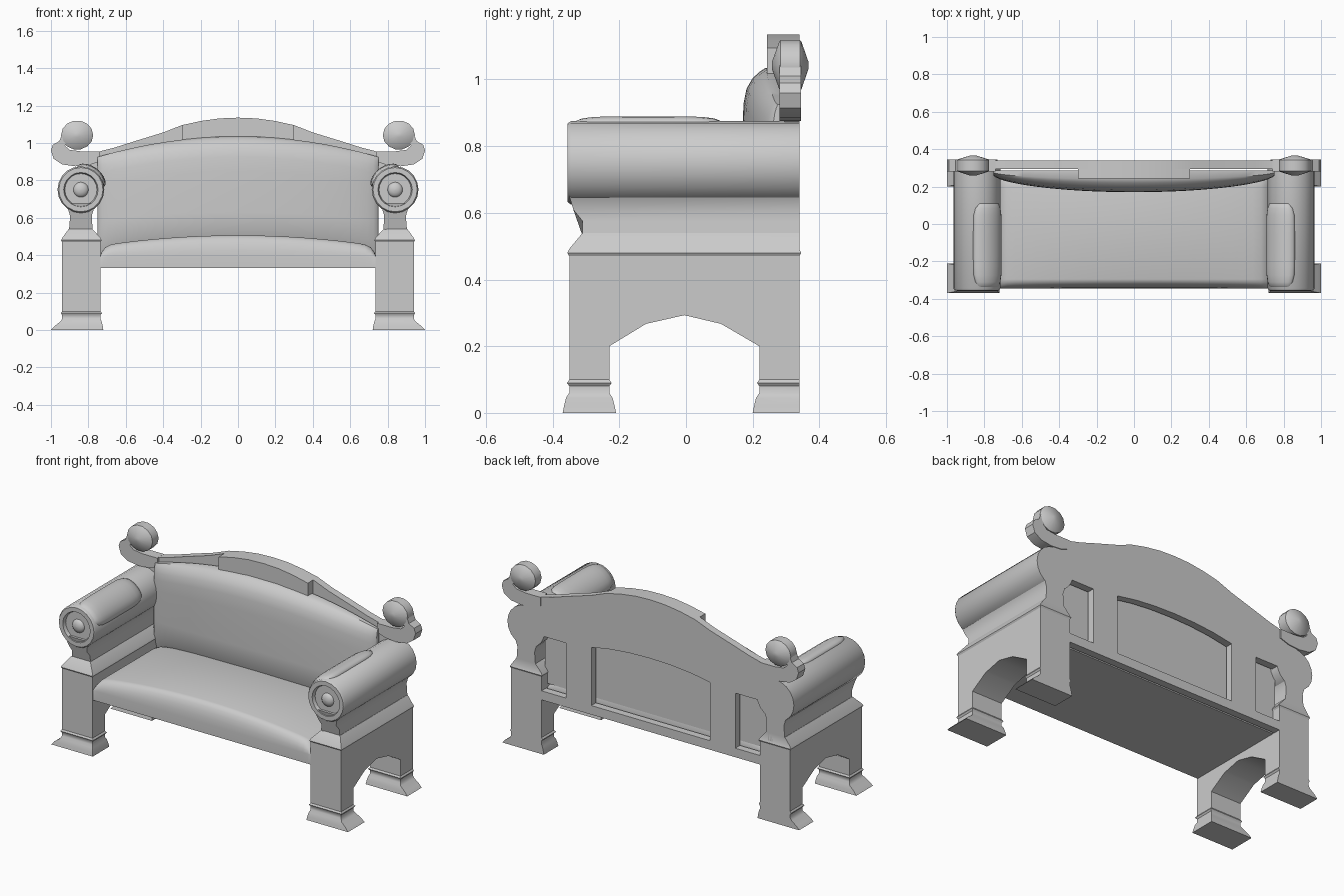
import bpy, bmesh
from math import sin, cos, pi, radians, sqrt

cube = bpy.data.objects.get("Cube")
if cube:
    bpy.data.objects.remove(cube, do_unlink=True)

GREY = (0.6, 0.6, 0.6, 1)
mat = bpy.data.materials.new("plain grey")
mat.use_nodes = True
mat.diffuse_color = GREY
mat.node_tree.nodes["Principled BSDF"].inputs["Base Color"].default_value = GREY


def finish(ob, mirror, angle=35):
    """Clean normals, colour, mirror to the other side, shade."""
    bm = bmesh.new()
    bm.from_mesh(ob.data)
    bmesh.ops.remove_doubles(bm, verts=bm.verts, dist=1e-5)
    bmesh.ops.recalc_face_normals(bm, faces=bm.faces)
    bm.to_mesh(ob.data)
    bm.free()
    ob.data.materials.clear()
    ob.data.materials.append(mat)
    bpy.ops.object.select_all(action='DESELECT')
    ob.select_set(True)
    bpy.context.view_layer.objects.active = ob
    bpy.ops.object.shade_smooth_by_angle(angle=radians(angle))
    if mirror:
        ob.modifiers.new("Mirror", 'MIRROR')
    return ob


def loft(name, rings, mirror=True, angle=35):
    """Skin a list of equal closed rings and cap both ends."""
    bm = bmesh.new()
    vs = [[bm.verts.new(p) for p in r] for r in rings]
    n = len(rings[0])
    for a, b in zip(vs, vs[1:]):
        for i in range(n):
            bm.faces.new((a[i], a[(i + 1) % n], b[(i + 1) % n], b[i]))
    bm.faces.new(vs[0])
    bm.faces.new(vs[-1])
    me = bpy.data.meshes.new(name)
    bm.to_mesh(me)
    bm.free()
    ob = bpy.data.objects.new(name, me)
    bpy.context.collection.objects.link(ob)
    return finish(ob, mirror, angle)


def boxes(name, levels):
    """Stack of rectangles: z, x0, x1, y0, y1."""
    return loft(name, [[(a, c, z), (b, c, z), (b, d, z), (a, d, z)] for z, a, b, c, d in levels])


def lathe(name, cx, cz, steps, sides=20, sx=1.0):
    """Round part about a front-to-back axis; steps are (y, radius)."""
    return loft(name, [[(cx + sx * r * cos(2 * pi * i / sides), y, cz + r * sin(2 * pi * i / sides))
                        for i in range(sides)] for y, r in steps])


def plate(name, outlines, y0, y1, mirror):
    """Flat board in the x-z plane; extra outlines become holes."""
    cu = bpy.data.curves.new(name, 'CURVE')
    cu.dimensions, cu.fill_mode, cu.extrude = '2D', 'BOTH', (y1 - y0) / 2
    for pts in outlines:
        s = cu.splines.new('POLY')
        s.points.add(len(pts) - 1)
        for p, (x, z) in zip(s.points, pts):
            p.co = (x, z, 0, 1)
        s.use_cyclic_u = True
    ob = bpy.data.objects.new(name, cu)
    bpy.context.collection.objects.link(ob)
    bpy.ops.object.select_all(action='DESELECT')
    ob.select_set(True)
    bpy.context.view_layer.objects.active = ob
    bpy.ops.object.convert(target='MESH')
    ob = bpy.context.object
    for v in ob.data.vertices:
        x, z, y = v.co
        v.co = (x, y + (y0 + y1) / 2, z)
    return finish(ob, mirror)


def both(half):
    """Extend a right-hand outline with its mirror image."""
    return half + [(-x, z) for x, z in reversed(half) if x > 0]


AX, AZ = 0.84, 0.75          # arm roll axis
IN, OUT = 0.735, 0.94        # inner and outer face of the end frames

# End frames with an arched opening between the legs
side = [(-.35, .09), (-.23, .09), (-.23, .2), (-.12, .267), (-.005, .293), (.105, .267),
        (.22, .2), (.22, .09), (.34, .09), (.34, .49), (-.35, .49)]
loft("end_frame", [[(x, y, z) for y, z in side] for x in (IN, OUT)])

# Flared feet with a small bead
for name, y0, y1, f, b in (("front_foot", -.35, -.23, .02, .02), ("back_foot", .22, .34, .02, 0)):
    boxes(name, [(z, IN - i * .015, OUT + o * .06, y0 - k * f, y1 + k * b)
                 for z, i, o, k in ((0, 1, 1, 1), (.02, .8, .7, .8), (.045, .4, .15, .5), (.06, 0, 0, 0),
                                    (.08, 0, 0, 0), (.09, .5, .12, .35), (.1, 0, 0, 0))])

# Shoulder that narrows from the end frame to the arm neck
boxes("shoulder", [(.47, IN, OUT, -.35, .34), (.48, IN - .006, OUT + .006, -.356, .345),
                   (.492, IN, OUT, -.35, .34), (.54, .778, .905, -.31, .34)])

# Arm neck
half = [(.064, .53), (.06, .575), (.058, .61), (.07, .65), (.09, .68)]
neck = [(AX + w, z) for w, z in half] + [(AX - w, z) for w, z in reversed(half)]
loft("arm_neck", [[(x, -.31 - .8 * min(max(0, z - .575), .05) if front else .34, z) for x, z in neck]
                  for front in (True, False)], angle=50)

# Arm roll with recessed front and round boss
lathe("arm_roll", AX, AZ, [(.34, .125), (-.345, .125), (-.355, .118), (-.355, .092),
                           (-.335, .086)])
lathe("arm_boss", AX, AZ, [(-.33 - .025 * sin(a), .041 * cos(a) + .001)
                           for a in (0, .4, .8, 1.2, pi / 2)])


# Arm pad: a puffy patch wrapped over the inner top of the roll
def pad_ring(j, n=12):
    v = -cos(pi * j / n)
    ring = []
    w = (1 - abs(v) ** 8 * .35)
    for i in range(n + 1):
        u = -cos(pi * i / n)
        a = radians(127 + 47 * w * u)
        r = .118 + .023 * sqrt(max(0, 1 - u ** 6)) * sqrt(max(0, 1 - v ** 6))
        ring.append((AX + r * cos(a), -.113 + .228 * v, AZ + r * sin(a)))
    for u in (.95, -.95):
        a = radians(127 + 47 * w * u)
        ring.append((AX + .1 * cos(a), -.113 + .228 * v, AZ + .1 * sin(a)))
    return ring


loft("arm_pad", [pad_ring(j) for j in range(13)], angle=50)


# Seat with crowned cushion
def seat_ring(t):
    top = .506 - .055 * t * t - .05 * t ** 40
    x = IN * t
    pts = [(-.345, .33), (-.345, .39)]
    for k in range(1, 6):
        a = k * pi / 10
        pts.append((-.345 + .05 * (1 - cos(a)), .39 + (top - .39) * sin(a)))
    pts += [(0, top), (.2, top)]
    for k in range(1, 6):
        a = k * pi / 10
        pts.append((.2 + .085 * sin(a), .38 + (top - .38) * cos(a)))
    return [(x, y, z) for y, z in pts + [(.285, .33)]]


loft("seat", [seat_ring(sin(pi / 2 * k / 12)) for k in range(-12, 13)], mirror=False, angle=50)


# Backrest cushion, bowed forwards with an arched top
def back_ring(u):
    top = .925 + .11 * (1 - u * u)
    bulge = .025 + .09 * (1 - u * u) ** .6
    front = [(.285 - bulge * (1 - .6 * abs(v) ** 8), .41 + (top - .41) * (v + 1) / 2)
             for v in (-1, -.7, -.3, .1, .4, .65, .8, .9, .96, 1)]
    return [(.75 * u, y, z) for y, z in front + [(.285, top), (.285, .41)]]


loft("backrest_cushion", [back_ring(sin(pi / 2 * k / 12)) for k in range(-12, 13)],
     mirror=False, angle=40)

# Back panel with three open windows
top = [(0, 1.135), (.1, 1.131), (.2, 1.117), (.3, 1.095), (.4, 1.056), (.55, 1.01), (.66, .975),
       (.75, .952), (.85, .95), (.86, .88), (.82, .84), (.82, .33)]
window = both([(0, .778), (.14, .774), (.27, .762), (.4, .74), (.4, .385)])
gap = [(.57, .385), (.79, .385), (.79, .72), (.57, .72)]
plate("back_panel", [both(top), window, gap, [(-x, z) for x, z in gap]], .295, .34, False)

# Raised crest in the middle of the top rail
plate("crest", [both([(0, 1.135), (.1, 1.131), (.2, 1.117), (.3, 1.095),
                      (.3, 1.01), (.2, 1.025), (.1, 1.035)])], .243, .338, False)

# Scroll ends: a hooked ribbon curling into a swollen disc
hook = [(.74, .9), (.8, .88), (.87, .875), (.94, .885), (.985, .915), (1, .96), (.99, .99), (.955, 1.01),
        (.935, 1.06), (.9, 1.03), (.925, .985), (.9, .963), (.84, .955), (.74, .955)]
plate("scroll_ribbon", [hook], .28, .345, True)
lathe("scroll_disc", .86, 1.042, [(.258, .012), (.28, .074), (.284, .078), (.342, .078),
                                  (.346, .074), (.367, .012)], sides=14, sx=1.1)
